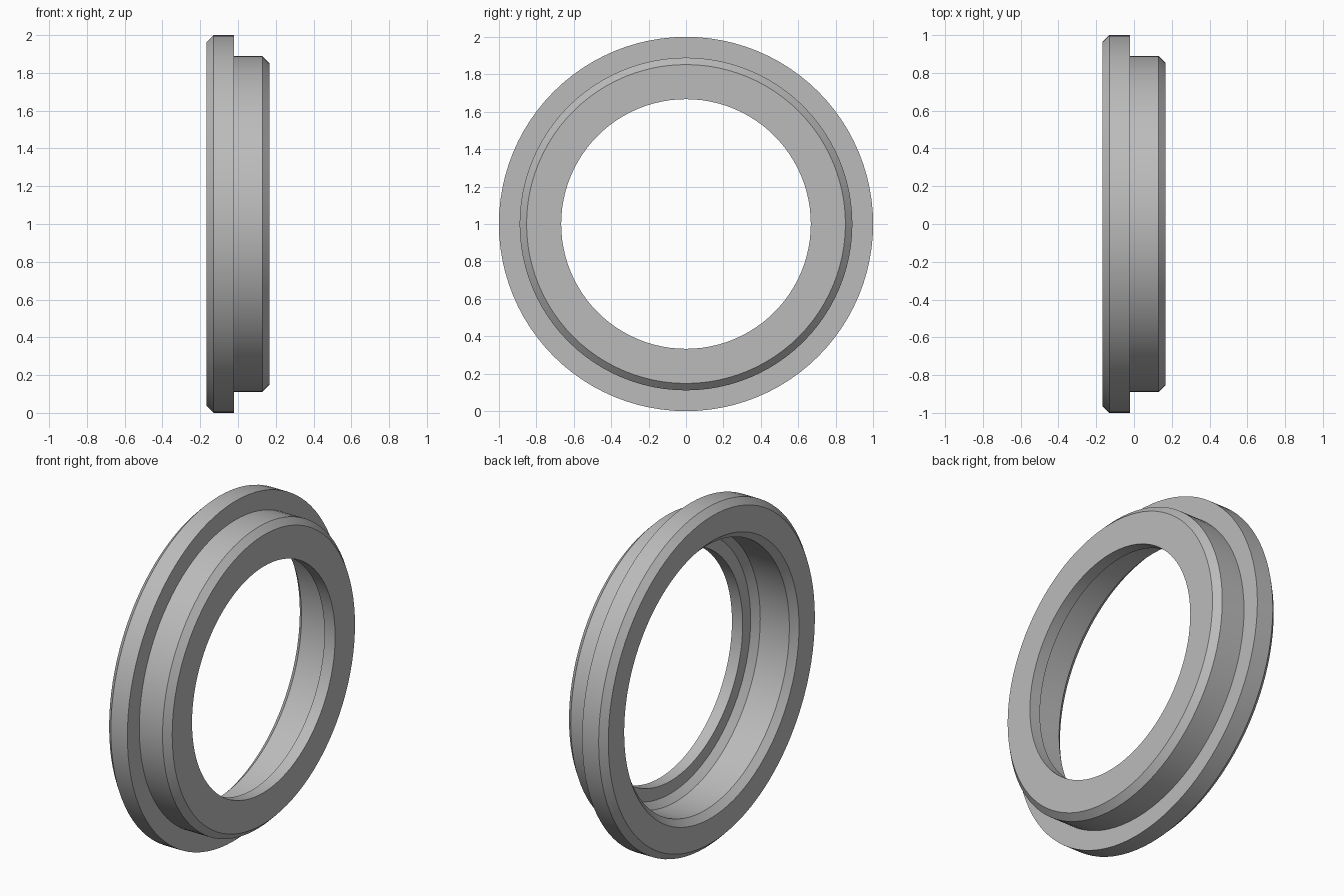
import bpy, bmesh, math
from mathutils import Vector

cube = bpy.data.objects.get("Cube")
if cube:
    bpy.data.objects.remove(cube, do_unlink=True)

SEGMENTS = 96
C = 0.037          # shared chamfer size
END = 0.167        # half length along the axis
SHOULDER = -0.022  # flange to spigot step
SEAT = 0.097       # floor of the counterbore
RIM, SPIGOT, POCKET, BORE = 1.0, 0.889, 0.778, 0.667

# Closed section as (position along x, radius)
profile = [
    (-END, RIM - C), (-END + C, RIM), (SHOULDER, RIM),       # flange
    (SHOULDER, SPIGOT), (END - C, SPIGOT), (END, SPIGOT - C),  # spigot
    (END, BORE), (SEAT, BORE),                                # through bore
    (SEAT, POCKET - C), (SEAT - C, POCKET),                   # seat
    (-END + C, POCKET), (-END, POCKET + C),                   # counterbore
]

# Revolve the section around the x axis
bm = bmesh.new()
verts = [bm.verts.new((x, 0, r)) for x, r in profile]
edges = [bm.edges.new((v, verts[(i + 1) % len(verts)])) for i, v in enumerate(verts)]
bmesh.ops.spin(bm, geom=verts + edges, cent=(0, 0, 0), axis=(1, 0, 0),
               angle=math.tau, steps=SEGMENTS, use_merge=False)
bmesh.ops.remove_doubles(bm, verts=bm.verts, dist=0.0005)
bmesh.ops.translate(bm, verts=bm.verts, vec=Vector((0, 0, RIM)))
bmesh.ops.recalc_face_normals(bm, faces=bm.faces)

mesh = bpy.data.meshes.new("flanged_ring")
bm.to_mesh(mesh)
bm.free()
ring = bpy.data.objects.new("flanged_ring", mesh)
bpy.context.collection.objects.link(ring)

# Plain grey metal
grey = bpy.data.materials.new("light_grey")
grey.use_nodes = True
colour = (0.5, 0.5, 0.5, 1)
grey.diffuse_color = colour
grey.node_tree.nodes["Principled BSDF"].inputs["Base Color"].default_value = colour
mesh.materials.append(grey)

# Smooth round walls, crisp section corners
bpy.ops.object.select_all(action='DESELECT')
ring.select_set(True)
bpy.context.view_layer.objects.active = ring
bpy.ops.object.shade_smooth_by_angle(angle=math.radians(30))
